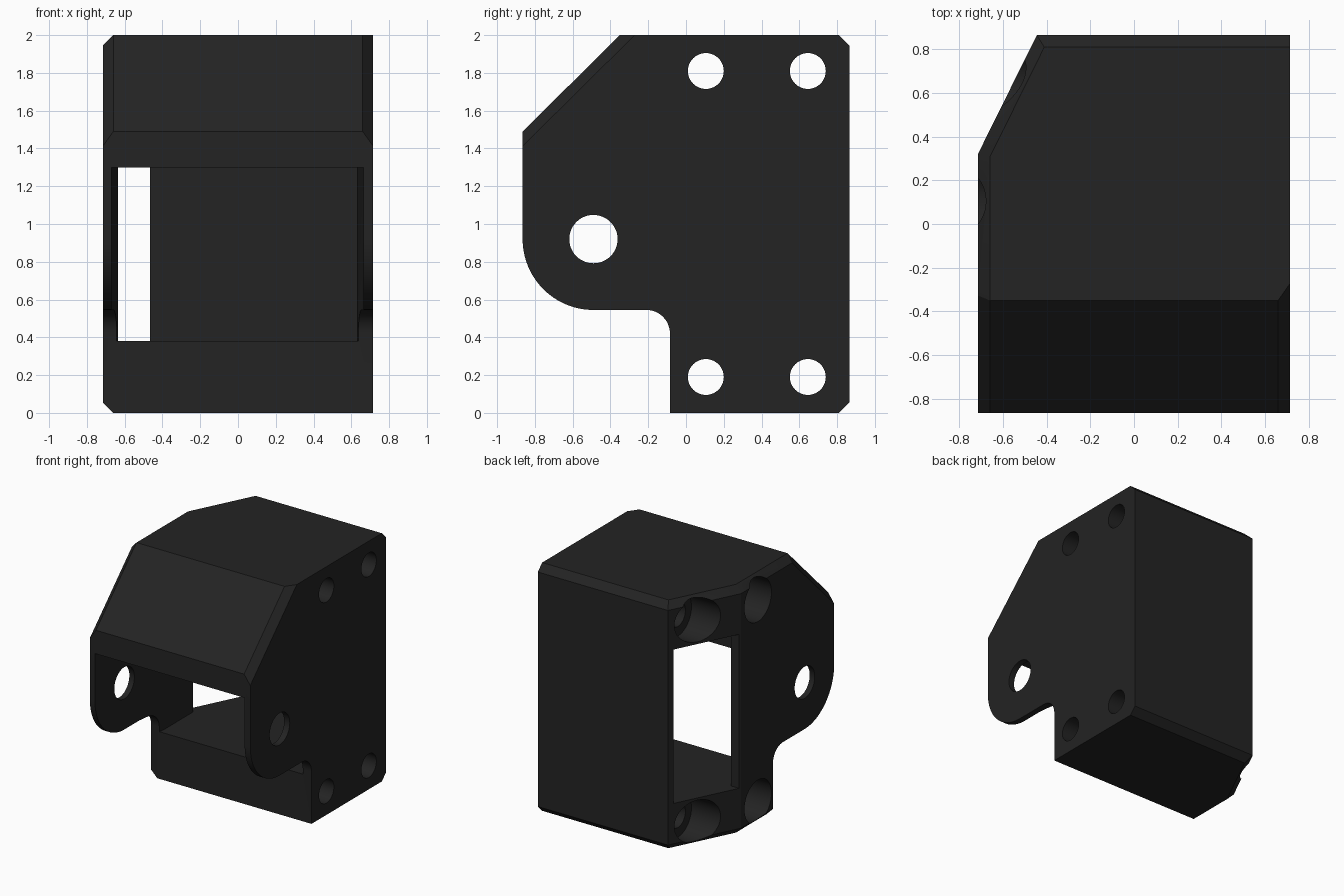
import bpy, bmesh, math
from mathutils import Vector

if "Cube" in bpy.data.objects:
    bpy.data.objects.remove(bpy.data.objects["Cube"])

black = bpy.data.materials.new("matte_black")
black.diffuse_color = (0.017, 0.017, 0.017, 1)
black.use_nodes = True
black.node_tree.nodes["Principled BSDF"].inputs["Base Color"].default_value = black.diffuse_color


def make_object(name, bm):
    bmesh.ops.recalc_face_normals(bm, faces=bm.faces)
    mesh = bpy.data.meshes.new(name)
    bm.to_mesh(mesh)
    bm.free()
    ob = bpy.data.objects.new(name, mesh)
    bpy.context.collection.objects.link(ob)
    return ob


def prism(points, offset):
    bm = bmesh.new()
    face = bm.faces.new([bm.verts.new(p) for p in points])
    res = bmesh.ops.extrude_face_region(bm, geom=[face])
    bmesh.ops.translate(bm, vec=offset, verts=[v for v in res["geom"] if isinstance(v, bmesh.types.BMVert)])
    return bm


def arc(cy, cz, r, a0, a1, n):
    return [(cy + r * math.cos(math.radians(a0 + (a1 - a0) * i / n)),
             cz + r * math.sin(math.radians(a0 + (a1 - a0) * i / n))) for i in range(n + 1)]


def cut_plane(bm, point, normal):
    bmesh.ops.bisect_plane(bm, geom=bm.verts[:] + bm.edges[:] + bm.faces[:], plane_co=point,
                           plane_no=normal, clear_outer=True)
    bmesh.ops.edgeloop_fill(bm, edges=[e for e in bm.edges if e.is_boundary])


# Body: side profile extruded across the width
W = 0.715
profile = [(-0.865, 1.49), (-0.35, 2), (0.865, 2), (0.865, 0), (-0.085, 0)]
profile += arc(-0.21, 0.42, 0.125, 0, 90, 12)
profile += arc(-0.49, 0.92, 0.375, 270, 180, 24)
bm = prism([(-W, y, z) for y, z in profile], (2 * W, 0, 0))

# Angled rear left corner
slant = Vector((-0.545, 0.27, 0)).normalized()
cut_plane(bm, (-W, 0.32, 0), slant)

# Chamfers: each takes a point on an edge and the normals of its two faces
left, right, back = Vector((-1, 0, 0)), Vector((1, 0, 0)), Vector((0, 1, 0))
up, down = Vector((0, 0, 1)), Vector((0, 0, -1))
slope = Vector((0, -0.51, 0.515)).normalized()
for point, a, b in [
    ((-W, 0, 2), left, up), ((-W, 0, 0), left, down),
    ((-W, 0.32, 2), slant, up), ((-W, 0.32, 0), slant, down),
    ((0, 0.865, 2), back, up), ((0, 0.865, 0), back, down),
    ((-W, -0.35, 2), left, slope), ((W, -0.35, 2), right, slope),
]:
    n = (a + b).normalized()
    cut_plane(bm, Vector(point) - n * 0.055 / math.sqrt(2 * (1 + a.dot(b))), n)
body = make_object("hinge_housing", bm)

cutters = []


def box_cutter(name, xy, z0, z1):
    cutters.append(make_object(name, prism([(x, y, z0) for x, y in xy], (0, 0, z1 - z0))))


def hole_cutter(name, y, z, r, x0, x1):
    pts = [(x0, b, c) for b, c in arc(y, z, r, 0, 360, 48)[:-1]]
    cutters.append(make_object(name, prism(pts, (x1 - x0, 0, 0))))


# Front mouth between the ears, inner chamber and side window
box_cutter("mouth_cutter", [(-0.67, -1), (0.665, -1), (0.665, -0.3), (0.63, -0.03), (0.63, 0.3),
                            (-0.635, 0.3), (-0.635, -0.03), (-0.67, -0.3)], 0.38, 1.30)
box_cutter("chamber_cutter", [(-0.635, 0.0), (0.63, 0.0), (0.63, 0.822), (-0.635, 0.822)], 0.38, 1.62)
box_cutter("window_cutter", [(-1, 0.335), (-0.4, 0.335), (-0.4, 0.822), (-1, 0.822)], 0.38, 1.62)

# Pivot hole, screw holes and their counterbores
hole_cutter("pivot_cutter", -0.49, 0.92, 0.128, -1, 1)
for y in (0.105, 0.645):
    for z in (0.19, 1.81):
        hole_cutter("screw_cutter", y, z, 0.095, -1, 1)
        hole_cutter("counterbore_cutter", y, z, 0.172, -1, -0.38)

for c in cutters:
    c.hide_render = True
    mod = body.modifiers.new("cut", "BOOLEAN")
    mod.operation = "DIFFERENCE"
    mod.solver = "EXACT"
    mod.object = c

# Bake the cuts and drop the cutters
bpy.context.view_layer.update()
result = bpy.data.meshes.new_from_object(body.evaluated_get(bpy.context.evaluated_depsgraph_get()))
body.modifiers.clear()
body.data = result
for c in cutters:
    bpy.data.objects.remove(c)
result.materials.clear()
result.materials.append(black)
for p in result.polygons:
    p.material_index = 0

bpy.ops.object.select_all(action="DESELECT")
body.select_set(True)
bpy.context.view_layer.objects.active = body
bpy.ops.object.shade_smooth_by_angle(angle=math.radians(25))
